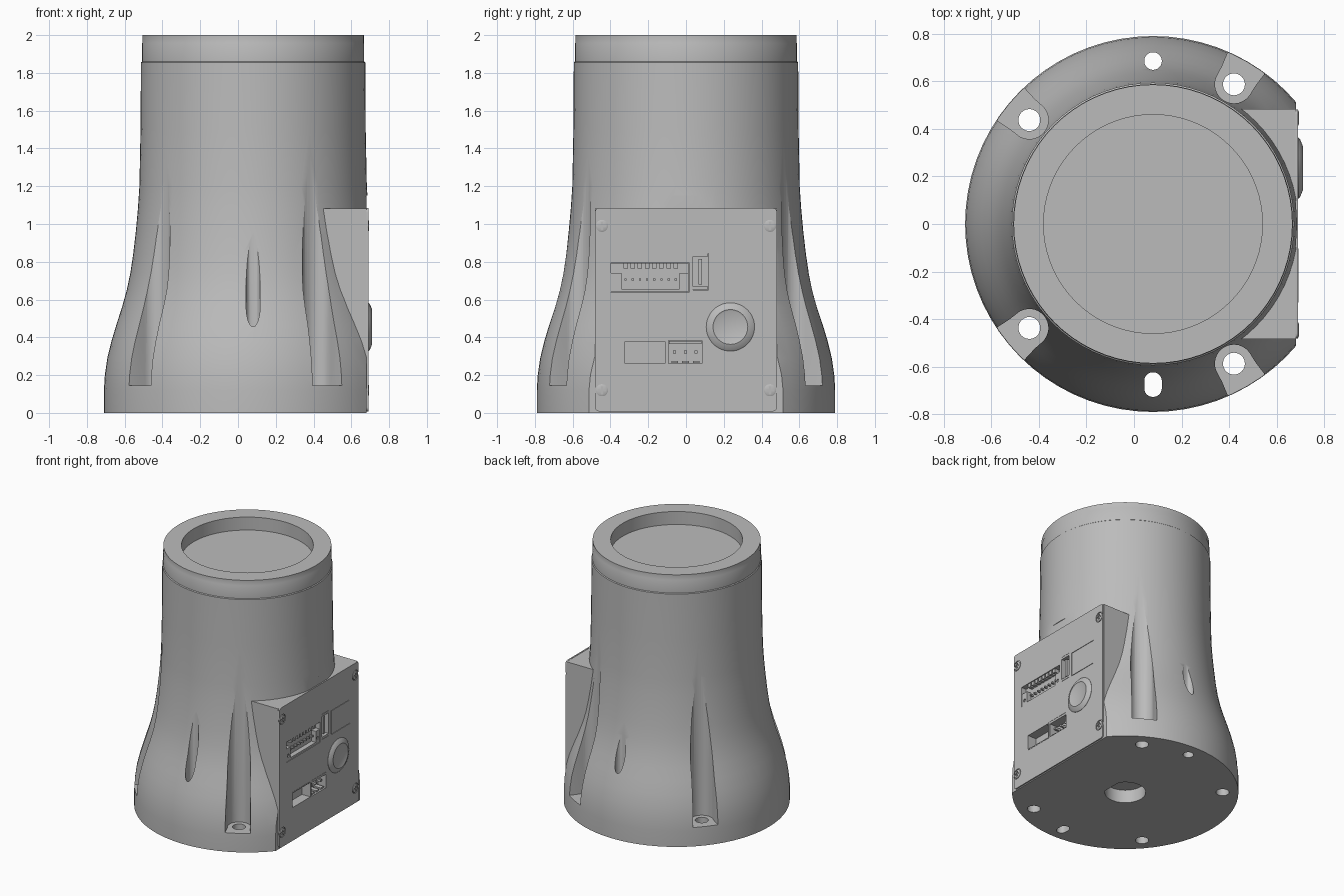
import bpy, bmesh, math
from mathutils import Vector

if "Cube" in bpy.data.objects:
    bpy.data.objects.remove(bpy.data.objects["Cube"], do_unlink=True)

AXIS = 0.08      # x of the turning axis
FACE = 0.69      # x of the panel's outer face

grey = bpy.data.materials.new("light grey")
grey.use_nodes = True
grey.diffuse_color = (0.5, 0.5, 0.5, 1)
grey.node_tree.nodes["Principled BSDF"].inputs["Base Color"].default_value = grey.diffuse_color


def finish(name, bm):
    bmesh.ops.recalc_face_normals(bm, faces=bm.faces)
    me = bpy.data.meshes.new(name)
    bm.to_mesh(me)
    bm.free()
    ob = bpy.data.objects.new(name, me)
    bpy.context.collection.objects.link(ob)
    me.materials.append(grey)
    return ob


def revolve(name, profile, centre, axis="z", steps=72):
    """Turn (radius, height) points about z or x."""
    bm = bmesh.new()
    rings = []
    for r, h in profile:
        ring = []
        for i in range(1 if r == 0 else steps):
            a = math.tau * i / steps
            p = (r * math.cos(a), r * math.sin(a), h) if axis == "z" else (h, r * math.cos(a), r * math.sin(a))
            ring.append(bm.verts.new(Vector(centre) + Vector(p)))
        rings.append(ring)
    for a, b in zip(rings, rings[1:]):
        for i in range(steps):
            j = (i + 1) % steps
            quad = [a[i % len(a)], a[j % len(a)], b[j % len(b)], b[i % len(b)]]
            bm.faces.new(list(dict.fromkeys(quad)))
    return finish(name, bm)


def prism(name, points, low, high, axis="z"):
    """Extrude an outline along z, or along x for (y, z) outlines."""
    bm = bmesh.new()
    place = (lambda p, h: (p[0], p[1], h)) if axis == "z" else (lambda p, h: (h, p[0], p[1]))
    base = bm.faces.new([bm.verts.new(place(p, low)) for p in points])
    ext = bmesh.ops.extrude_face_region(bm, geom=[base])
    bmesh.ops.translate(bm, vec=Vector(place((0, 0), high - low)),
                        verts=[v for v in ext["geom"] if isinstance(v, bmesh.types.BMVert)])
    return finish(name, bm)


def block(name, x, y, z):
    return prism(name, [(y[0], z[0]), (y[1], z[0]), (y[1], z[1]), (y[0], z[1])], x[0], x[1], "x")


def combine(targets, tool, operation="DIFFERENCE"):
    for ob in targets:
        mod = ob.modifiers.new("cut", "BOOLEAN")
        mod.operation, mod.solver, mod.object = operation, "EXACT", tool
        bpy.context.view_layer.objects.active = ob
        bpy.ops.object.modifier_apply(modifier=mod.name)
    bpy.data.objects.remove(tool, do_unlink=True)


# Flared body with stepped collar, top recess and bottom bore
body = revolve("body", [
    (0, 0.1), (0.143, 0.1), (0.143, 0), (0.79, 0), (0.79, 0.12), (0.785, 0.2), (0.772, 0.29),
    (0.75, 0.38), (0.723, 0.47), (0.694, 0.56), (0.669, 0.65), (0.65, 0.74), (0.635, 0.84),
    (0.621, 0.96), (0.61, 1.08), (0.602, 1.2), (0.596, 1.5), (0.594, 1.855), (0.588, 1.86),
    (0.588, 1.955), (0.586, 1.96), (0.586, 2), (0.46, 2), (0.46, 1.9), (0, 1.9)], (AXIS, 0, 0))
combine([body], block("flat_cut", (0.68, 1.2), (-1, 1), (-0.2, 1.15)))

# Housing behind the panel, merged with the body
combine([body], block("housing", (0.2, 0.68), (-0.483, 0.483), (0.002, 1.082)), "UNION")

# Screw pockets and their bolt holes, mirrored front to back
for side in (-1, 1):
    for x, y in ((-0.44, 0.437), (0.42, 0.587)):
        centre = Vector((x, y * side))
        out = (centre - Vector((AXIS, 0))).normalized()
        across = Vector((-out.y, out.x))
        arc = [(-0.08 * math.sin(t), 0.08 * math.cos(t)) for t in (math.pi * i / 16 for i in range(17))]
        outline = [(0.3, 0.12), (0.11, 0.09), (0.04, 0.081)] + arc + [(0.04, -0.081), (0.11, -0.09), (0.3, -0.12)]
        points = [centre + out * u + across * v for u, v in outline]
        combine([body], prism("pocket_cut", points, 0.145, 1.6))
        combine([body], revolve("bolt_cut", [(0, -0.1), (0.046, -0.1), (0.046, 0.3), (0, 0.3)], (*centre, 0), steps=32))

# Dowel hole at the back and dowel slot at the front
for y, half in ((0.685, 0), (-0.675, 0.015)):
    points = []
    for i in range(32):
        a = math.tau * (i + 0.5) / 32
        points.append((AXIS + 0.037 * math.cos(a), y + 0.037 * math.sin(a) + math.copysign(half, math.sin(a))))
    combine([body], prism("dowel_cut", points, -0.1, 1.2))

# Panel with rounded corners
corners = []
for k, (y, z) in enumerate(((0.46, 1.062), (-0.46, 1.062), (-0.46, 0.03), (0.46, 0.03))):
    for i in range(6):
        a = math.pi / 2 * (k + i / 5)
        corners.append((y + 0.022 * math.cos(a), z + 0.022 * math.sin(a)))
panel = prism("panel", corners, 0.679, FACE, "x")

# Openings through the panel
openings = {
    "terminal": ((-0.398, 0.015), (0.638, 0.795)),
    "socket": ((0.036, 0.118), (0.65, 0.845)),
    "window": ((-0.325, -0.108), (0.265, 0.375)),
    "plug": ((-0.092, 0.085), (0.262, 0.383)),
}
for name, (y, z) in openings.items():
    combine([body, panel], block(name + "_cut", (0.62, 0.8), y, z))

# Engraved label outline
y, z, w = (0.145, 0.38), (0.645, 0.832), 0.005
for ys, zs in ((y, (z[0], z[0] + w)), (y, (z[1] - w, z[1])), ((y[0], y[0] + w), z), ((y[1] - w, y[1]), z)):
    combine([panel], block("label_cut", (0.686, 0.8), ys, zs))

# Terminal block: flanges, lower bar and toothed contact row
parts = [body, panel]
parts.append(block("terminal_base", (0.61, 0.65), (-0.396, 0.013), (0.64, 0.793)))
for y in ((-0.396, -0.342), (-0.035, 0.013)):
    flange = block("terminal_flange", (0.64, 0.687), y, (0.64, 0.74))
    combine([flange], revolve("flange_cut", [(0, 0.68), (0.012, 0.68), (0.012, 0.8), (0, 0.8)],
                              (0, sum(y) / 2, 0.68), "x", 16))
    parts.append(flange)
parts.append(block("terminal_lower_bar", (0.64, 0.687), (-0.342, -0.035), (0.64, 0.655)))
for i in range(8):
    mid = -0.32 + i * 0.038
    parts.append(block("terminal_tooth", (0.64, 0.685), (mid - 0.012, mid + 0.012), (0.765, 0.793)))
    parts.append(block("terminal_pin", (0.64, 0.675), (mid - 0.006, mid + 0.006), (0.70, 0.712)))

# Small upright socket
parts.append(block("socket_tongue", (0.61, 0.682), (0.066, 0.084), (0.68, 0.815)))
for z in ((0.652, 0.668), (0.827, 0.843)):
    parts.append(block("socket_lip", (0.61, 0.69), (0.038, 0.116), z))

# Window frame and lower plug
for y in ((-0.33, -0.325), (-0.108, -0.103)):
    parts.append(block("window_side", (0.688, 0.692), y, (0.258, 0.382)))
for z in ((0.258, 0.265), (0.375, 0.382)):
    parts.append(block("window_rail", (0.688, 0.692), (-0.33, -0.103), z))
parts.append(block("plug_top", (0.61, 0.69), (-0.09, 0.083), (0.365, 0.381)))
for y in (-0.06, -0.003, 0.054):
    parts.append(block("plug_key", (0.61, 0.68), (y - 0.018, y + 0.018), (0.264, 0.275)))
    parts.append(block("plug_pin", (0.61, 0.67), (y - 0.008, y + 0.008), (0.315, 0.331)))

# Round raised button
parts.append(revolve("button", [(0, 0.68), (0.128, 0.68), (0.128, 0.692), (0.122, 0.698), (0.092, 0.71),
                                (0.084, 0.706), (0, 0.706)], (0, 0.235, 0.455), "x", 48))

# Corner screws with cross slots
for y in (-0.445, 0.445):
    for z in (0.12, 0.99):
        combine([panel], revolve("seat_cut", [(0, 0.683), (0.038, 0.683), (0.038, 0.8), (0, 0.8)], (0, y, z), "x", 32))
        screw = revolve("screw", [(0, 0.682), (0.032, 0.682), (0.032, 0.69), (0.026, 0.693), (0, 0.694)],
                        (0, y, z), "x", 32)
        for a, b in ((0.02, 0.005), (0.005, 0.02)):
            combine([screw], block("cross_cut", (0.686, 0.8), (y - a, y + a), (z - b, z + b)))
        parts.append(screw)

# Smooth shading with sharp edges kept
bpy.ops.object.select_all(action="DESELECT")
for ob in parts:
    ob.select_set(True)
bpy.context.view_layer.objects.active = body
bpy.ops.object.shade_smooth_by_angle(angle=math.radians(30))
